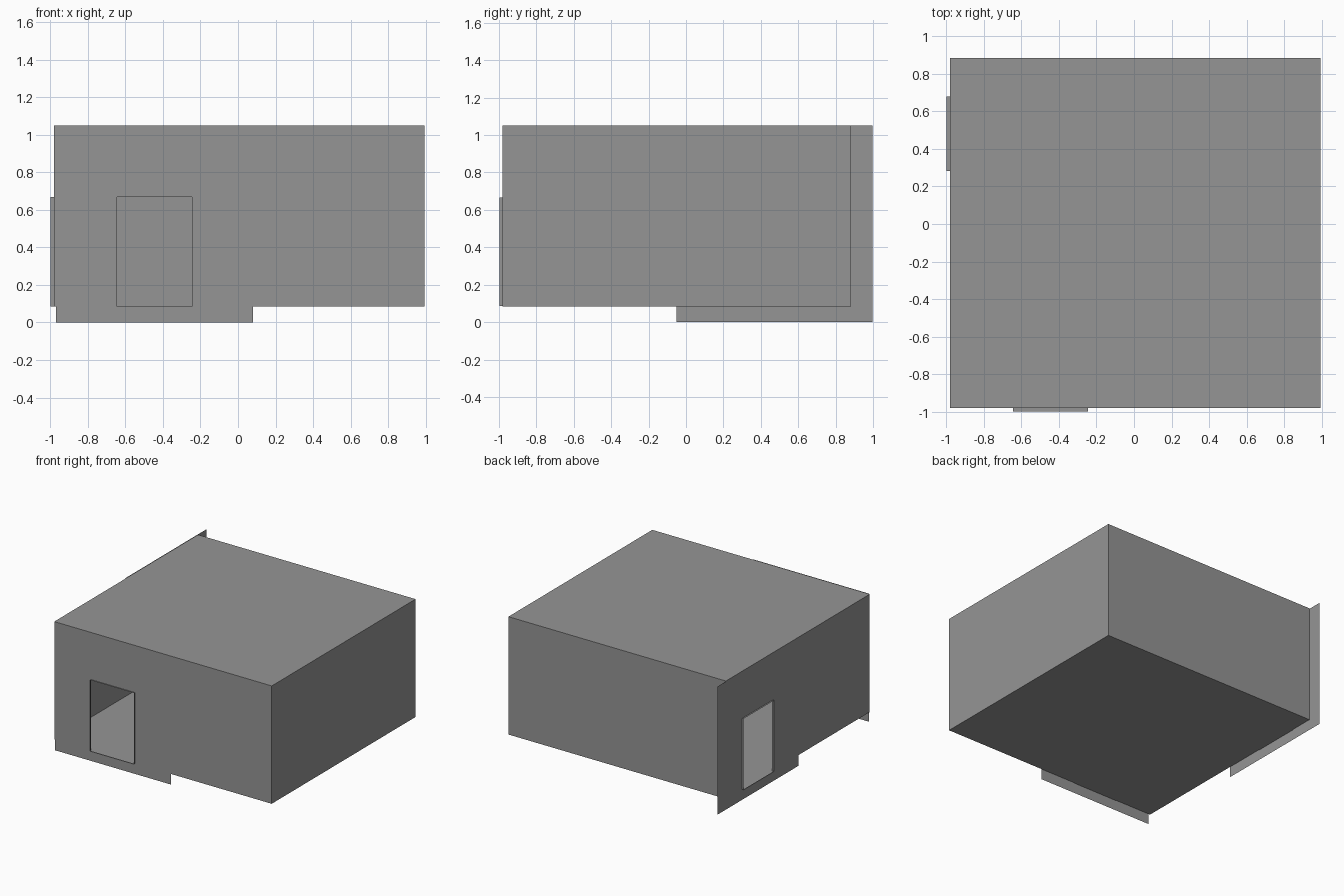
import bpy, bmesh
from mathutils import Vector

cube = bpy.data.objects.get("Cube")
if cube:
    bpy.data.objects.remove(cube)

grey = bpy.data.materials.new("plain_grey")
grey.use_nodes = True
colour = (0.3, 0.3, 0.3, 1)
grey.diffuse_color = colour
grey.node_tree.nodes["Principled BSDF"].inputs["Base Color"].default_value = colour

# Room limits
X0, X1, Y0, Y1, Z0, Z1 = -0.98, 0.992, -0.98, 0.883, 0.084, 1.05
WALL, PANEL, FRAME = 0.98, 0.985, 0.998      # distances out from the centre
FRONT_DOOR = (-0.645, -0.245, 0.085, 0.667)
SIDE_DOOR = (0.283, 0.68, 0.085, 0.667)


def on_front(u, v, d):
    return Vector((u, -d, v))


def on_side(u, v, d):
    return Vector((-d, u, v))


def corners(bm, place, rect, d):
    u0, u1, v0, v1 = rect
    return [bm.verts.new(place(u, v, d)) for u, v in ((u0, v0), (u1, v0), (u1, v1), (u0, v1))]


def ring(bm, a, b):
    """Join two four-cornered loops with four faces."""
    return [bm.faces.new((a[i], a[i - 3], b[i - 3], b[i])) for i in range(4)]


def finish(bm, name):
    mesh = bpy.data.meshes.new(name)
    bm.to_mesh(mesh)
    bm.free()
    mesh.materials.append(grey)
    obj = bpy.data.objects.new(name, mesh)
    bpy.context.collection.objects.link(obj)


# Thin-walled room with two doorways
bm = bmesh.new()
bmesh.ops.create_cube(bm, size=1)
for v in bm.verts:
    v.co = (X1 if v.co.x > 0 else X0, Y1 if v.co.y > 0 else Y0, Z1 if v.co.z > 0 else Z0)
bm.normal_update()
open_sides = [f for f in bm.faces if f.normal.y < -0.5 or f.normal.x < -0.5]
bmesh.ops.delete(bm, geom=open_sides, context='FACES_ONLY')
for place, span, door in ((on_front, (X0, X1), FRONT_DOOR), (on_side, (Y0, Y1), SIDE_DOOR)):
    ring(bm, corners(bm, place, (*span, Z0, Z1), WALL), corners(bm, place, door, WALL))
bmesh.ops.remove_doubles(bm, verts=bm.verts, dist=0.0005)
bmesh.ops.recalc_face_normals(bm, faces=bm.faces)
finish(bm, "room")

# Facade sheets with door cut-outs, and the shallow door reveals
for side, place, span, door in (("front", on_front, (-0.968, 0.08), FRONT_DOOR),
                                ("side", on_side, (-0.05, 0.998), SIDE_DOOR)):
    outward = place(0, 0, 1)
    bm = bmesh.new()
    faces = ring(bm, corners(bm, place, (*span, 0, Z1), PANEL), corners(bm, place, door, PANEL))
    bm.normal_update()
    bmesh.ops.reverse_faces(bm, faces=[f for f in faces if f.normal.dot(outward) < 0])
    finish(bm, side + "_facade")

    bm = bmesh.new()
    faces = ring(bm, corners(bm, place, door, WALL), corners(bm, place, door, FRAME))
    centre = place((door[0] + door[1]) / 2, (door[2] + door[3]) / 2, WALL)
    bm.normal_update()
    bmesh.ops.reverse_faces(bm, faces=[f for f in faces if f.normal.dot(centre - f.calc_center_median()) < 0])
    finish(bm, side + "_door_reveal")
